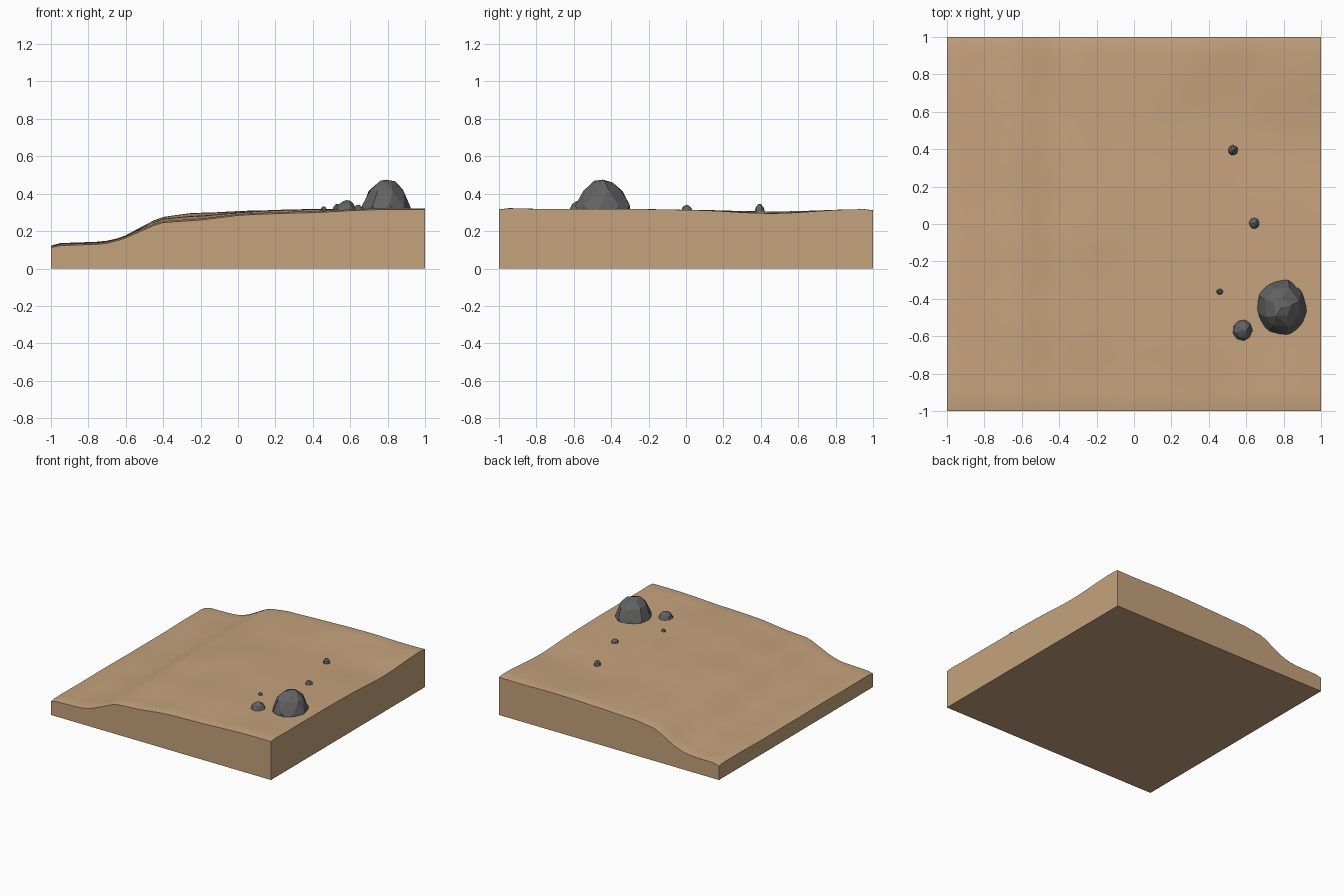
import bpy, bmesh, math, random
from mathutils import Vector, noise

if "Cube" in bpy.data.objects:
    bpy.data.objects.remove(bpy.data.objects["Cube"])

random.seed(4)


def material(name, rgb):
    m = bpy.data.materials.new(name)
    m.diffuse_color = (*rgb, 1)
    m.use_nodes = True
    m.node_tree.nodes["Principled BSDF"].inputs["Base Color"].default_value = m.diffuse_color
    return m


SAND = material("sand", (0.56, 0.365, 0.205))
STONE = material("dark stone", (0.125, 0.125, 0.127))

# Height profiles along x: front edge, and middle/back of the plot
FRONT = [(-1, .12), (-.95, .13), (-.72, .135), (-.62, .16), (-.42, .25), (-.2, .265),
         (0, .29), (.3, .308), (.6, .315), (1, .32)]
BACK = [(-1, .12), (-.95, .134), (-.72, .142), (-.62, .165), (-.42, .272), (-.25, .295),
        (0, .305), (.3, .314), (.6, .316), (1, .317)]


def sample(profile, x):
    for (x0, z0), (x1, z1) in zip(profile, profile[1:]):
        if x <= x1 + 1e-6:
            return z0 + (z1 - z0) * (x - x0) / (x1 - x0)
    return profile[-1][1]


def height(x, y):
    t = min(1, max(0, (y + 1) / 0.9))
    z = sample(FRONT, x) * (1 - t) + sample(BACK, x) * t
    # gentle hollow towards the right rear edge
    z -= 0.022 * math.exp(-((y - .45) / .3) ** 2) * min(1, max(0, (x + .1) / 1.1))
    z += 0.007 * noise.noise(Vector((x * 2.6, y * 2.6, 3.1)))
    # slightly worn front and back rims
    rim = max(0, (abs(y) - .95) / .05)
    return z - 0.007 * rim


def finish(bm, name, mat):
    bmesh.ops.recalc_face_normals(bm, faces=bm.faces)
    me = bpy.data.meshes.new(name)
    bm.to_mesh(me)
    bm.free()
    me.materials.append(mat)
    ob = bpy.data.objects.new(name, me)
    bpy.context.collection.objects.link(ob)
    return ob


# Sand block: uneven top, straight walls, flat base
bm = bmesh.new()
bmesh.ops.create_grid(bm, x_segments=40, y_segments=40, size=1)
for v in bm.verts:
    v.co.z = height(v.co.x, v.co.y)
top = set(bm.faces)
rim_edges = [e for e in bm.edges if e.is_boundary]
walls = bmesh.ops.extrude_edge_only(bm, edges=rim_edges)["geom"]
for v in walls:
    if isinstance(v, bmesh.types.BMVert):
        v.co.z = 0
bmesh.ops.holes_fill(bm, edges=[e for e in bm.edges if e.is_boundary], sides=0)
for f in top:
    f.smooth = True
for e in rim_edges:
    e.smooth = False
finish(bm, "sand_ground", SAND)


# Faceted rocks: convex hull of jittered rings
def rock(name, x, y, rx, ry, z_top, spin):
    base = height(x, y) - 0.02
    h = z_top - base
    bm = bmesh.new()
    for level, radius, count in ((0, 1, 9), (.22, .97, 9), (.68, .72, 8), (.93, .36, 5)):
        for i in range(count):
            a = spin + level * 1.3 + math.tau * (i + random.uniform(-.15, .15)) / count
            r = radius * random.uniform(.95, 1.03)
            zz = level + (random.uniform(-.04, .04) if level else 0)
            bm.verts.new((x + rx * r * math.cos(a), y + ry * r * math.sin(a), base + h * zz))
    bm.verts.new((x, y, z_top))
    hull = bmesh.ops.convex_hull(bm, input=bm.verts)
    loose = {g for g in hull["geom_interior"] if isinstance(g, bmesh.types.BMVert)}
    bmesh.ops.delete(bm, geom=list(loose), context="VERTS")
    bmesh.ops.dissolve_limit(bm, angle_limit=math.radians(14), verts=bm.verts, edges=bm.edges)
    finish(bm, name, STONE)


rock("large_rock", .79, -.445, .138, .152, .475, .3)
rock("medium_rock", .58, -.567, .058, .06, .366, 1.1)
rock("small_rock_middle", .643, .004, .033, .033, .341, .7)
rock("small_rock_back", .529, .394, .029, .03, .346, 2.0)
rock("pebble", .458, -.362, .022, .02, .332, .1)
